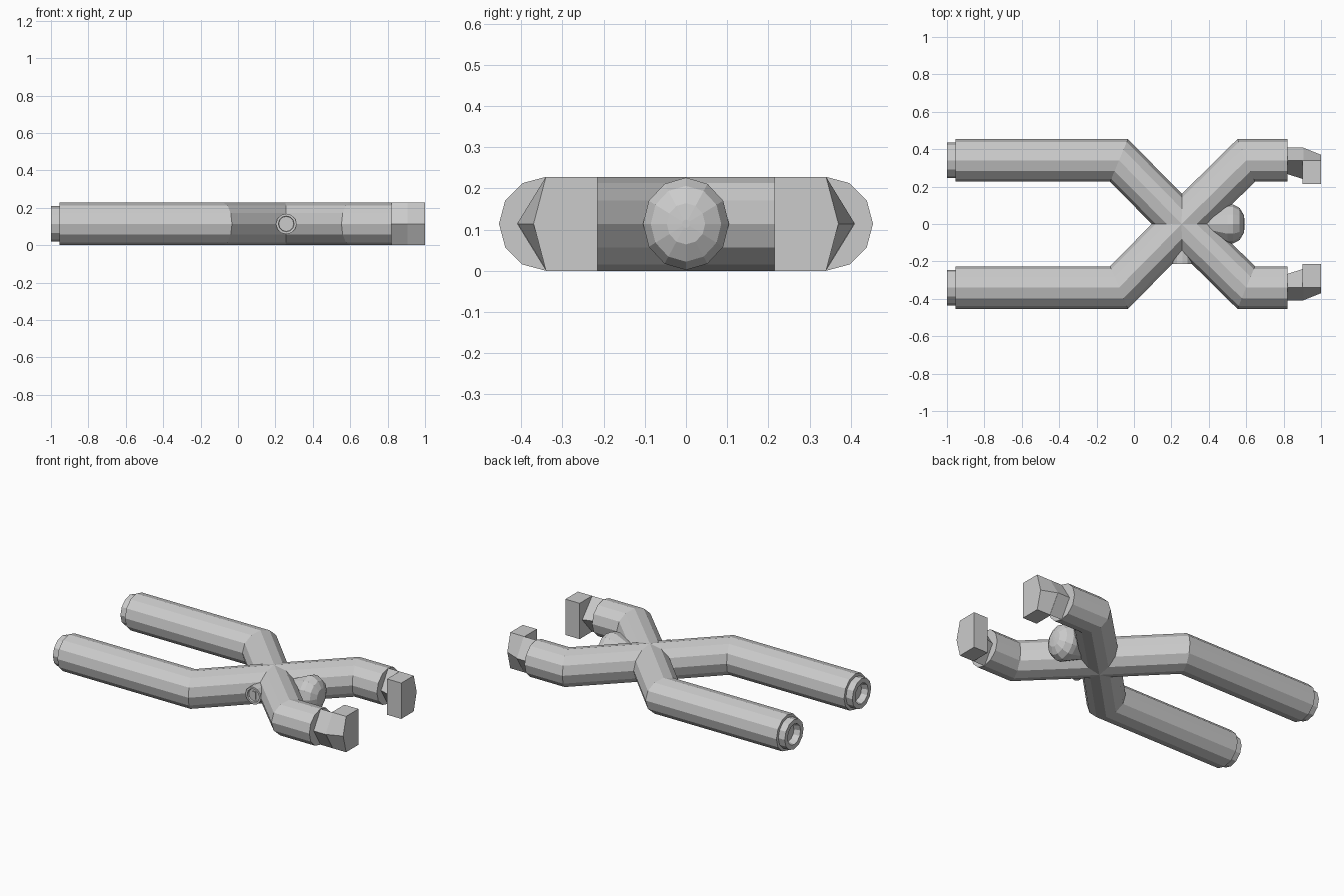
import bpy, bmesh
from math import cos, sin, pi
from mathutils import Vector

if "Cube" in bpy.data.objects:
    bpy.data.objects.remove(bpy.data.objects["Cube"])

ZC, R, N = 0.114, 0.114, 12


def make_object(name, rings, cap_start=True, cap_end=True):
    """Loft a list of equal-length point rings into a closed flat-shaded object."""
    bm = bmesh.new()
    loops = [[bm.verts.new(p) for p in ring] for ring in rings]
    for a, b in zip(loops, loops[1:]):
        n = len(a)
        for i in range(n):
            bm.faces.new((a[i], a[(i + 1) % n], b[(i + 1) % n], b[i]))
    if cap_start:
        bm.faces.new(loops[0][::-1])
    if cap_end:
        bm.faces.new(loops[-1])
    bmesh.ops.remove_doubles(bm, verts=bm.verts, dist=1e-5)
    bmesh.ops.recalc_face_normals(bm, faces=bm.faces)
    mesh = bpy.data.meshes.new(name)
    bm.to_mesh(mesh)
    bm.free()
    obj = bpy.data.objects.new(name, mesh)
    bpy.context.collection.objects.link(obj)
    return obj


def mirror_y(obj):
    obj.modifiers.new("mirror", 'MIRROR').use_axis = (False, True, False)


def tube_rings(path, radius):
    """Mitred twelve-sided sections along a flat path."""
    pts = [Vector(p) for p in path]
    rings = []
    for i, p in enumerate(pts):
        d0 = (p - pts[i - 1]).normalized() if i else (pts[1] - p).normalized()
        d1 = (pts[i + 1] - p).normalized() if i < len(pts) - 1 else d0
        t = (d0 + d1).normalized()
        side = Vector((-t.y, t.x)) / t.dot(d1)
        rings.append([(p.x + side.x * radius * cos(2 * pi * k / N),
                       p.y + side.y * radius * cos(2 * pi * k / N),
                       ZC + radius * sin(2 * pi * k / N)) for k in range(N)])
    return rings


def lathe_x(profile, y=0.0, squash=1.0):
    return [[(x, y + squash * r * cos(2 * pi * k / N), ZC + r * sin(2 * pi * k / N))
             for k in range(N)] for x, r in profile]


# crossed bent handles
handle = make_object("handle_tube", tube_rings(
    [(-0.955, 0.34), (-0.08, 0.34), (0.255, 0), (0.6, 0.34), (0.82, 0.34)], R))
mirror_y(handle)

# hollow end collars
collar = make_object("handle_collar", lathe_x(
    [(-0.94, 0.095), (-1.0, 0.095), (-1.0, 0.065), (-0.96, 0.055)], 0.34))
mirror_y(collar)

# jaw necks: diamond section leading into the jaw
T, B = 2 * ZC, 0.0
neck = make_object("jaw_neck", [
    [(0.81, 0.34, T), (0.81, 0.41, ZC), (0.81, 0.34, B), (0.81, 0.27, ZC)],
    [(0.905, 0.34, T), (0.905, 0.41, ZC), (0.905, 0.34, B), (0.905, 0.24, ZC)]])
mirror_y(neck)

# jaw tips: five-sided blocks facing inwards
jaw = make_object("jaw_tip", [
    [(x, 0.215, B), (x, 0.34, B), (x, outer, ZC), (x, 0.34, T), (x, 0.215, T)]
    for x, outer in ((0.9, 0.41), (1.0, 0.37))])
mirror_y(jaw)

# rounded teardrop between the jaws
make_object("centre_bulb", lathe_x(
    [(0.25, 0.005), (0.4, 0.066), (0.5, 0.112), (0.53, 0.112), (0.565, 0.092),
     (0.588, 0.05), (0.592, 0.01)], squash=0.93))

# pivot bolt with recessed face and slot block
BX = 0.258
make_object("pivot_bolt", [
    [(BX + r * cos(2 * pi * k / N), y, ZC + r * sin(2 * pi * k / N)) for k in range(N)]
    for y, r in ((0.0, 0.055), (-0.215, 0.055), (-0.215, 0.042), (-0.203, 0.04))])
make_object("bolt_slot", [
    [(BX + sx * 0.012, y, ZC + sz * 0.023)
     for sx, sz in ((-1, -1), (1, -1), (1, 1), (-1, 1))] for y in (-0.19, -0.209)])
